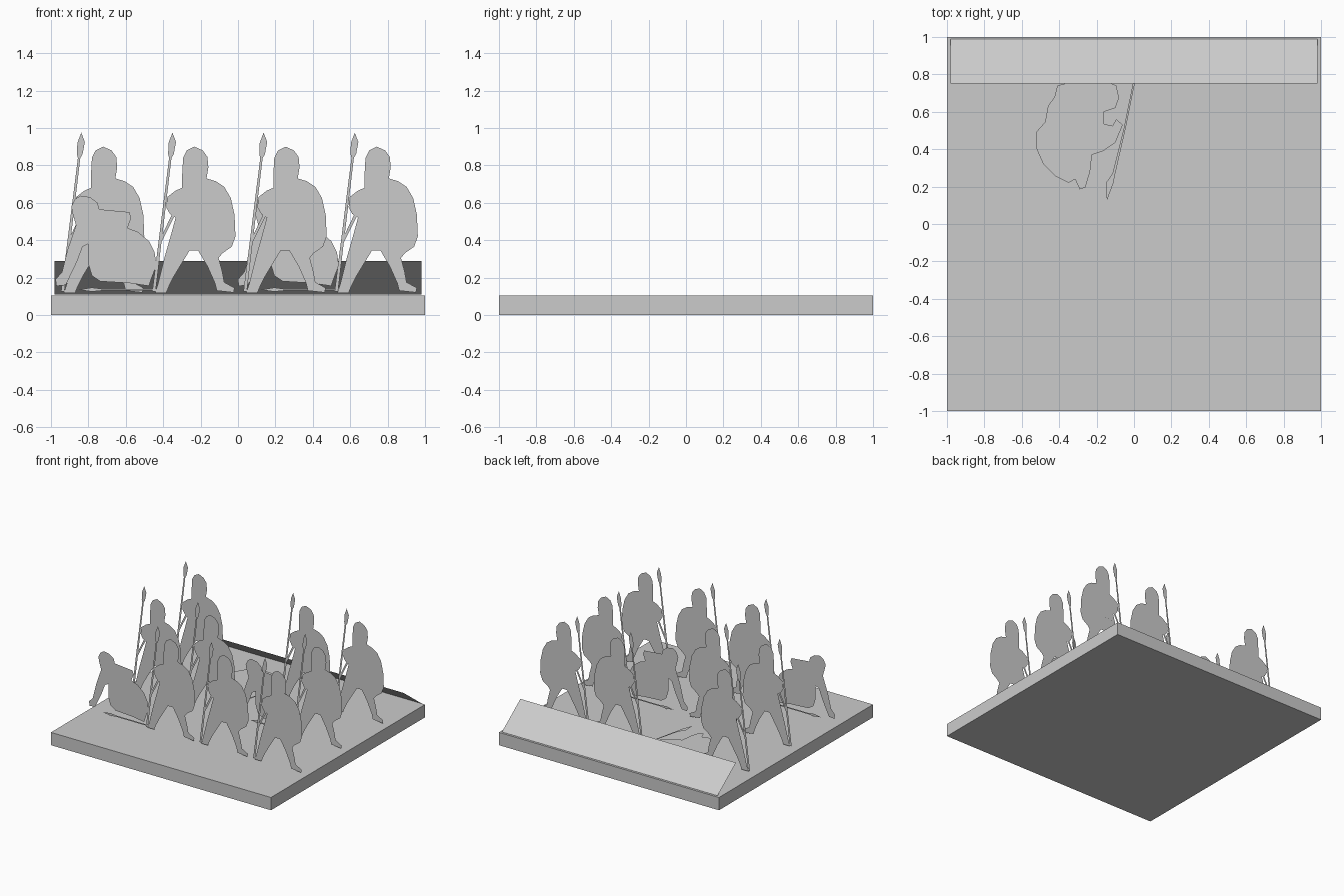
import bpy, bmesh
from mathutils import Vector

grey = bpy.data.materials.new("plain_grey")
grey.diffuse_color = (0.6, 0.6, 0.6, 1)


def flat_mesh(name, outlines, to_3d, facing):
    """Flat sheet made of one n-gon per outline, facing the given direction."""
    bm = bmesh.new()
    for outline in outlines:
        face = bm.faces.new([bm.verts.new(to_3d(a, b)) for a, b in outline])
        face.normal_update()
        if face.normal.dot(Vector(facing)) < 0:
            face.normal_flip()
    bmesh.ops.triangulate(bm, faces=bm.faces[:])
    mesh = bpy.data.meshes.new(name)
    bm.to_mesh(mesh)
    bm.free()
    mesh.materials.append(grey)
    return mesh


def place(name, mesh, loc=(0, 0, 0)):
    obj = bpy.data.objects.new(name, mesh)
    obj.location = loc
    bpy.context.collection.objects.link(obj)
    return obj


def upright(x, z):
    return (x, 0, z)


# Square base
bpy.ops.mesh.primitive_cube_add(size=1, location=(0, 0, 0.0525))
base = bpy.context.object
base.name = "base"
base.scale = (2, 2, 0.105)
base.data.materials.append(grey)

# Sloping sheet at the back
place("back_ramp", flat_mesh(
    "back_ramp", [[(-0.98, 0.75), (0.98, 0.75), (0.98, 0.99), (-0.98, 0.99)]],
    lambda x, y: (x, y, 0.29 - (y - 0.75) * 0.75), (0, 0, 1)))

# Standing soldier: body with round shield, spear, sword
stand_body = [
    (-.05, .84), (-.03, .88), (.01, .90), (.055, .88), (.08, .845), (.085, .79),
    (.075, .73), (.125, .715), (.17, .685), (.205, .625), (.225, .535),
    (.23, .42), (.21, .365), (.16, .33), (.14, .305), (.16, .23), (.17, .175),
    (.225, .145), (.22, .12), (.13, .13), (.12, .17), (.08, .26), (.03, .345),
    (-.015, .345), (-.055, .28), (-.10, .205), (-.125, .155), (-.14, .118),
    (-.20, .118), (-.185, .165), (-.15, .305), (-.12, .41), (-.09, .52),
    (-.12, .54), (-.14, .575), (-.135, .63), (-.09, .665), (-.055, .68),
    (-.055, .75)]
stand_spear = [
    (-.107, .975), (-.088, .925), (-.10, .86), (-.112, .84), (-.197, .125),
    (-.215, .125), (-.125, .84), (-.13, .86), (-.128, .92)]
stand_sword = [(-.08, .60), (-.075, .57), (-.17, .38), (-.18, .39)]

# Kneeling soldier leaning on one arm, spear dropped on the ground
kneel_body = [
    (-.16, .58), (-.14, .62), (-.11, .638), (-.06, .63), (-.02, .60),
    (-.01, .565), (.15, .55), (.16, .52), (.14, .465), (.195, .445),
    (.255, .395), (.285, .335), (.295, .265), (.27, .20), (.255, .155),
    (.155, .17), (-.005, .18), (-.05, .21), (-.07, .275), (-.07, .38),
    (-.10, .365), (-.13, .285), (-.19, .16), (-.24, .155), (-.245, .19),
    (-.21, .23), (-.18, .35), (-.135, .48), (-.155, .55)]
kneel_spear = [(-.12, .135), (-.05, .147), (.0, .14), (.30, .14), (.30, .13),
               (.0, .13), (-.05, .125)]

stand = flat_mesh("standing_soldier", [stand_body, stand_spear, stand_sword],
                  upright, (0, -1, 0))
kneel = flat_mesh("kneeling_soldier", [kneel_body, kneel_spear],
                  upright, (0, -1, 0))

# Three ranks of four; two kneel and one has fallen
for r, y in enumerate((-0.54, -0.02, 0.52)):
    for c in range(4):
        loc = (-0.731 + 0.4875 * c, y, 0)
        if (r, c) in ((0, 0), (1, 2)):
            place("kneeling_soldier", kneel, loc)
        elif (r, c) != (2, 1):
            place("standing_soldier", stand, loc)

# Fallen soldier lying flat with a spear reaching under the ramp
fallen_body = [
    (-.41, .74), (-.425, .68), (-.46, .63), (-.475, .545), (-.52, .495),
    (-.52, .40), (-.485, .32), (-.42, .255), (-.35, .22), (-.315, .24),
    (-.29, .185), (-.26, .195), (-.235, .28), (-.225, .37), (-.165, .39),
    (-.10, .435), (-.075, .495), (-.06, .53), (-.095, .56), (-.115, .525),
    (-.16, .535), (-.16, .60), (-.10, .62), (-.08, .675), (-.095, .74),
    (-.13, .755), (-.35, .755)]
fallen_spear = [(-.145, .125), (-.15, .22), (-.115, .27), (-.055, .51),
                (.03, .93), (.04, .93), (-.045, .51), (-.10, .27), (-.11, .22)]
place("fallen_soldier", flat_mesh(
    "fallen_soldier", [fallen_body, fallen_spear],
    lambda x, y: (x, y, 0.13), (0, 0, 1)))
